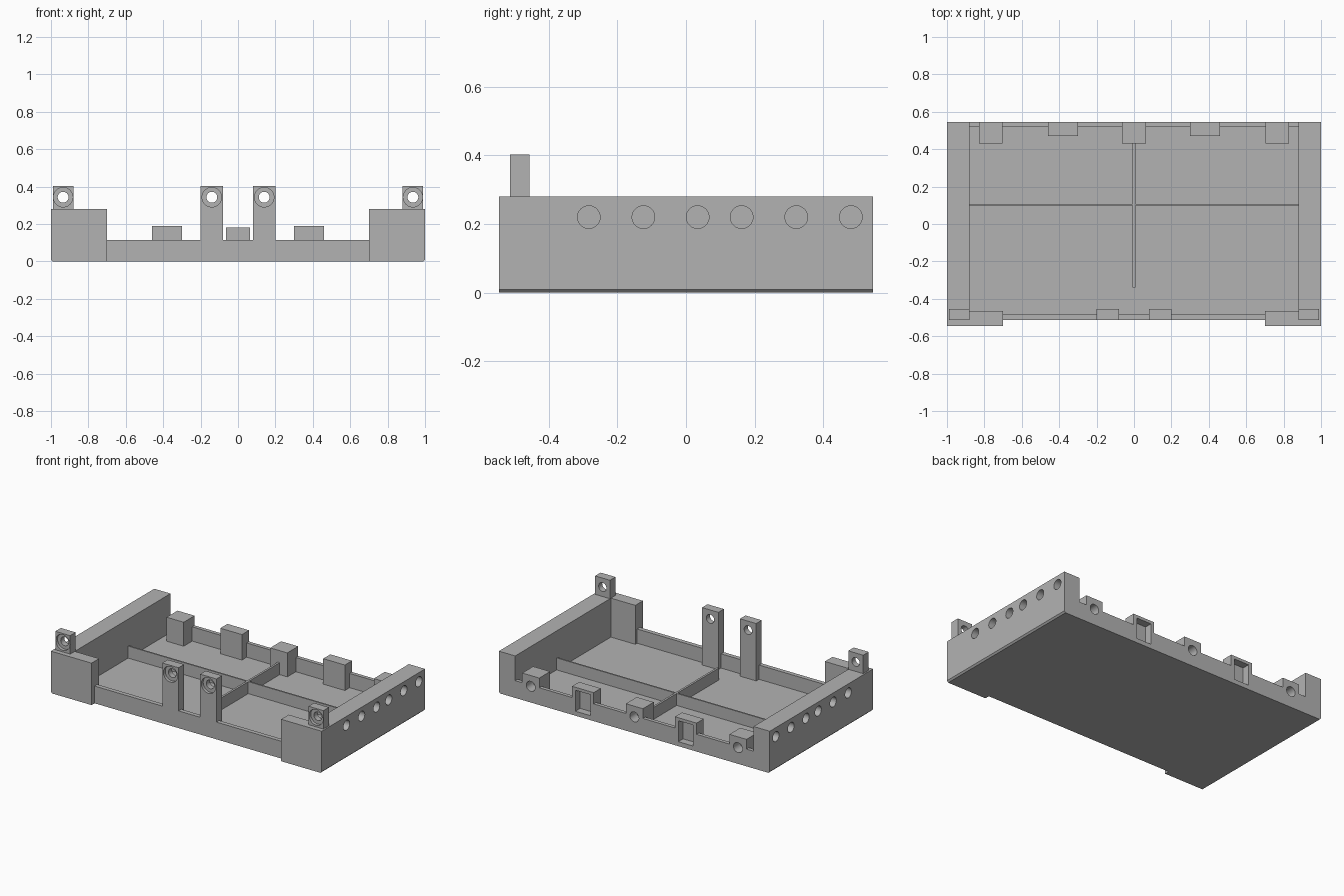
import bpy, bmesh
from math import pi
from mathutils import Matrix, Vector

cube = bpy.data.objects.get("Cube")
if cube:
    bpy.data.objects.remove(cube, do_unlink=True)

GREY = (0.45, 0.45, 0.45, 1)
mat = bpy.data.materials.new("light grey plastic")
mat.use_nodes = True
mat.diffuse_color = GREY
bsdf = next(n for n in mat.node_tree.nodes if n.type == 'BSDF_PRINCIPLED')
bsdf.inputs["Base Color"].default_value = GREY


def finish(name, bm):
    bmesh.ops.recalc_face_normals(bm, faces=bm.faces)
    mesh = bpy.data.meshes.new(name)
    bm.to_mesh(mesh)
    bm.free()
    mesh.materials.append(mat)
    obj = bpy.data.objects.new(name, mesh)
    bpy.context.collection.objects.link(obj)
    return obj


def box(name, x, y, z):
    """Box spanning three (low, high) ranges."""
    bm = bmesh.new()
    lo, hi = (Vector(c) for c in zip(x, y, z))
    size = hi - lo
    bmesh.ops.create_cube(bm, size=1, matrix=Matrix.Translation((lo + hi) / 2)
                          @ Matrix.Diagonal((*size, 1)))
    return finish(name, bm)


def rod(centre, axis, radius, length):
    """Cylinder along x or y, used as a drill."""
    turn = Matrix.Rotation(pi / 2, 4, 'Y' if axis == 'x' else 'X')
    bm = bmesh.new()
    bmesh.ops.create_cone(bm, cap_ends=True, segments=32, radius1=radius, radius2=radius,
                          depth=length, matrix=Matrix.Translation(centre) @ turn)
    return finish("drill", bm)


def cut(obj, cutters):
    """Subtract the cutters, apply, and throw them away."""
    for c in cutters:
        mod = obj.modifiers.new("cut", 'BOOLEAN')
        mod.operation, mod.solver, mod.object = 'DIFFERENCE', 'EXACT', c
    graph = bpy.context.evaluated_depsgraph_get()
    mesh = bpy.data.meshes.new_from_object(obj.evaluated_get(graph))
    obj.modifiers.clear()
    obj.data = mesh
    for c in cutters:
        bpy.data.objects.remove(c, do_unlink=True)
    bpy.context.view_layer.objects.active = obj
    bpy.ops.object.select_all(action='DESELECT')
    obj.select_set(True)
    bpy.ops.object.shade_smooth_by_angle()


BACK, FRONT, LIP = 0.545, -0.545, -0.513
WALL_H, LOW_H, FLOOR = 0.28, 0.115, 0.02


def side_frame(name, s):
    """Side wall and front corner block as one L-shaped extrusion."""
    bm = bmesh.new()
    plan = [(1, FRONT), (1, BACK), (0.88, BACK), (0.88, -0.465), (0.70, -0.465), (0.70, FRONT)]
    face = bm.faces.new([bm.verts.new((s * x, y, 0)) for x, y in plan])
    top = bmesh.ops.extrude_face_region(bm, geom=[face])["geom"]
    bmesh.ops.translate(bm, vec=(0, 0, WALL_H),
                        verts=[v for v in top if isinstance(v, bmesh.types.BMVert)])
    # small chamfer under the outer edge
    edge = [e for e in bm.edges
            if all(abs(v.co.x) > 0.99 and v.co.z < 0.01 for v in e.verts)]
    bmesh.ops.bevel(bm, geom=edge, offset=0.01, segments=1, affect='EDGES')
    return finish(name, bm)


def screw_lug(name, x, half, z0):
    """Upright lug with a counterbored through hole near its top."""
    lug = box(name, (x - half, x + half), (LIP, -0.455), (z0, 0.403))
    cut(lug, [rod((x, -0.48, 0.343), 'y', 0.029, 0.2),
              rod((x, LIP, 0.343), 'y', 0.052, 0.04)])


# Tray floor and low walls
box("floor", (-0.88, 0.88), (LIP, BACK), (0, FLOOR))
box("front_wall", (-0.70, 0.70), (LIP, -0.484), (0, LOW_H))

# Crossed dividers
box("long_divider", (-0.88, 0.88), (0.098, 0.108), (FLOOR, 0.1))
box("cross_divider", (-0.007, 0.007), (-0.34, 0.43), (FLOOR, 0.1))

for s, side in ((1, "left"), (-1, "right")):
    # Side walls with a row of blind holes
    frame = side_frame(side + "_side_frame", s)
    cut(frame, [rod((s, y, 0.22), 'x', 0.033, 0.14)
                for y in (-0.283, -0.124, 0.034, 0.162, 0.321, 0.48)])
    # Screw lugs
    screw_lug(side + "_corner_lug", s * 0.935, 0.055, WALL_H)
    screw_lug(side + "_middle_lug", s * 0.14, 0.06, 0)

# Back wall, opened where the pegs and latch blocks are hollow
back_wall = box("back_wall", (-0.88, 0.88), (0.52, BACK), (0, LOW_H))
PEGS, LATCHES = (-0.765, 0, 0.765), (-0.38, 0.38)


def peg_drill(x):
    return rod((x, BACK, 0.108), 'y', 0.033, 0.14)


def latch_pocket(x):
    return box("pocket", (x - 0.055, x + 0.055), (0.495, 0.6), (0.03, 0.17))


# Pegs with blind holes and latch blocks with pockets
for i, x in enumerate(PEGS):
    peg = box(f"back_peg_{i + 1}", (x - 0.063, x + 0.063), (0.43, BACK), (0, 0.18))
    cut(peg, [peg_drill(x)])
for i, x in enumerate(LATCHES):
    latch = box(f"latch_block_{i + 1}", (x - 0.08, x + 0.08), (0.47, BACK), (0, 0.19))
    cut(latch, [latch_pocket(x)])
cut(back_wall, [peg_drill(x) for x in PEGS] + [latch_pocket(x) for x in LATCHES])
